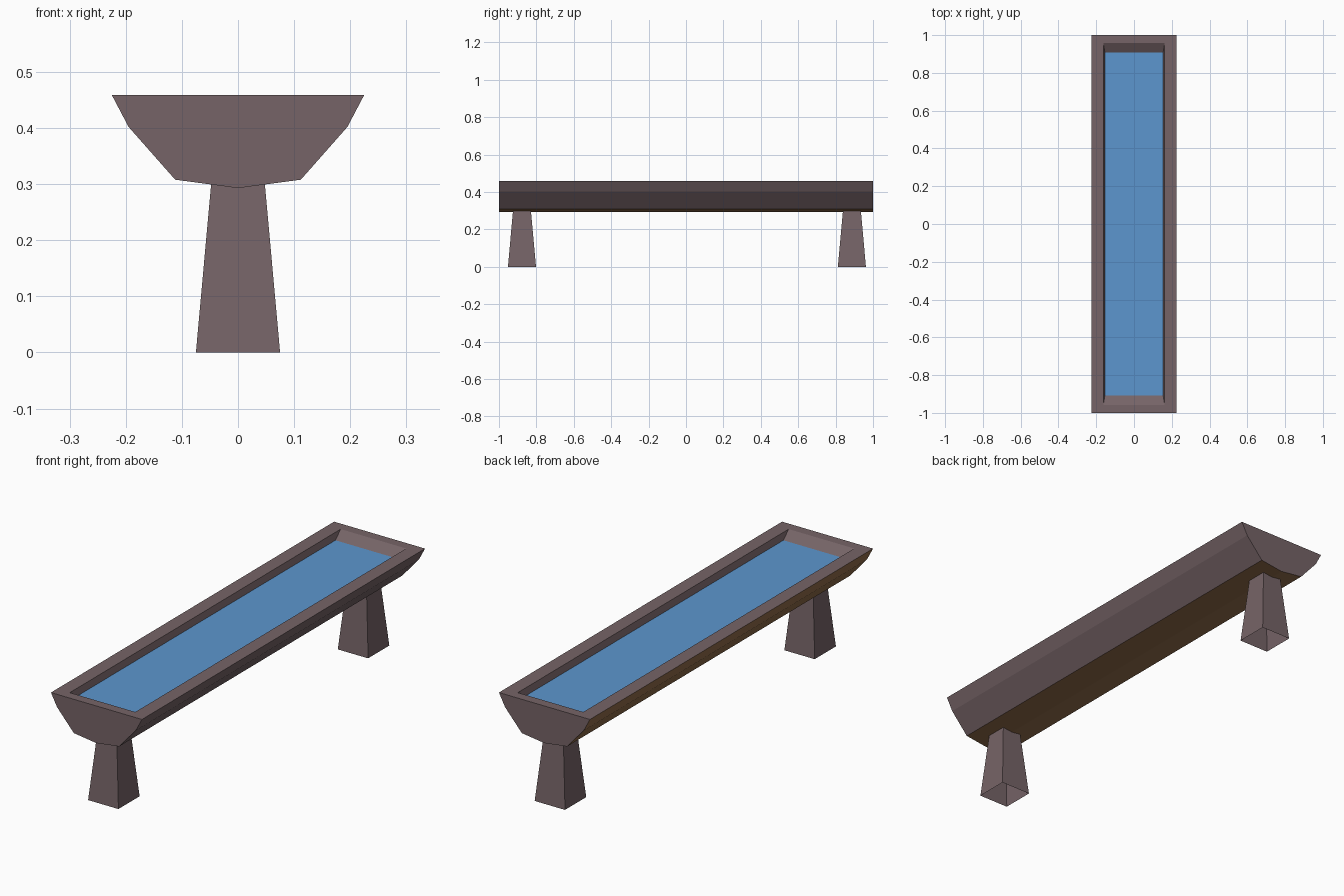
import bpy, bmesh

if "Cube" in bpy.data.objects:
    bpy.data.objects.remove(bpy.data.objects["Cube"])


def material(name, rgb):
    m = bpy.data.materials.new(name)
    m.diffuse_color = (*rgb, 1)
    m.use_nodes = True
    m.node_tree.nodes["Principled BSDF"].inputs["Base Color"].default_value = m.diffuse_color
    return m


STONE = material("grey brown stone", (0.18, 0.127, 0.135))
BROWN = material("brown underside", (0.29, 0.155, 0.07))
WATER = material("blue water", (0.107, 0.305, 0.62))


def finish(bm, name, *mats):
    mesh = bpy.data.meshes.new(name)
    bm.to_mesh(mesh)
    bm.free()
    for m in mats:
        mesh.materials.append(m)
    obj = bpy.data.objects.new(name, mesh)
    bpy.context.collection.objects.link(obj)
    return obj


def sign(v):
    return 1 if v > 0 else -1


# Trough: half profile mirrored, then extruded along its length
half = [(0.225, 0.459), (0.195, 0.402), (0.112, 0.308)]
profile = [(-x, z) for x, z in half] + [(0, 0.293)] + [(x, z) for x, z in reversed(half)]
bm = bmesh.new()
front = bm.faces.new([bm.verts.new((x, -1, z)) for x, z in profile])
ext = bmesh.ops.extrude_face_region(bm, geom=[front], use_keep_orig=True)
for v in ext["geom"]:
    if isinstance(v, bmesh.types.BMVert):
        v.co.y = 1
bmesh.ops.recalc_face_normals(bm, faces=bm.faces[:])

# Flat rim, then sloping inner walls down to the water line
top = max(bm.faces, key=lambda f: f.calc_center_median().z)
for x, y, z in [(0.162, 0.957, 0.459), (0.154, 0.908, 0.43)]:
    bmesh.ops.inset_individual(bm, faces=[top], thickness=0.01)
    for v in top.verts:
        v.co = (sign(v.co.x) * x, sign(v.co.y) * y, z)
bmesh.ops.delete(bm, geom=[top], context='FACES_ONLY')
bm.normal_update()

# Brown on the underside and the outer left side
for f in bm.faces:
    c = f.calc_center_median()
    if f.normal.z < -0.9 or (f.normal.x < -0.5 and c.x < -0.13):
        f.material_index = 1
finish(bm, "trough", STONE, BROWN)

# Water surface
bm = bmesh.new()
bm.faces.new([bm.verts.new((sx * 0.154, sy * 0.908, 0.43))
              for sx, sy in [(-1, -1), (1, -1), (1, 1), (-1, 1)]])
finish(bm, "water", WATER)


# Tapered hollow legs, open at both ends
def leg(name, y):
    bm = bmesh.new()
    bmesh.ops.create_cube(bm, size=2)
    caps = [f for f in bm.faces if abs(f.normal.z) > 0.9]
    bmesh.ops.delete(bm, geom=caps, context='FACES_ONLY')
    for v in bm.verts:
        w, z = (0.047, 0.31) if v.co.z > 0 else (0.075, 0)
        v.co = (v.co.x * w, y + v.co.y * w, z)
    finish(bm, name, STONE)


leg("front_leg", -0.877)
leg("back_leg", 0.887)
